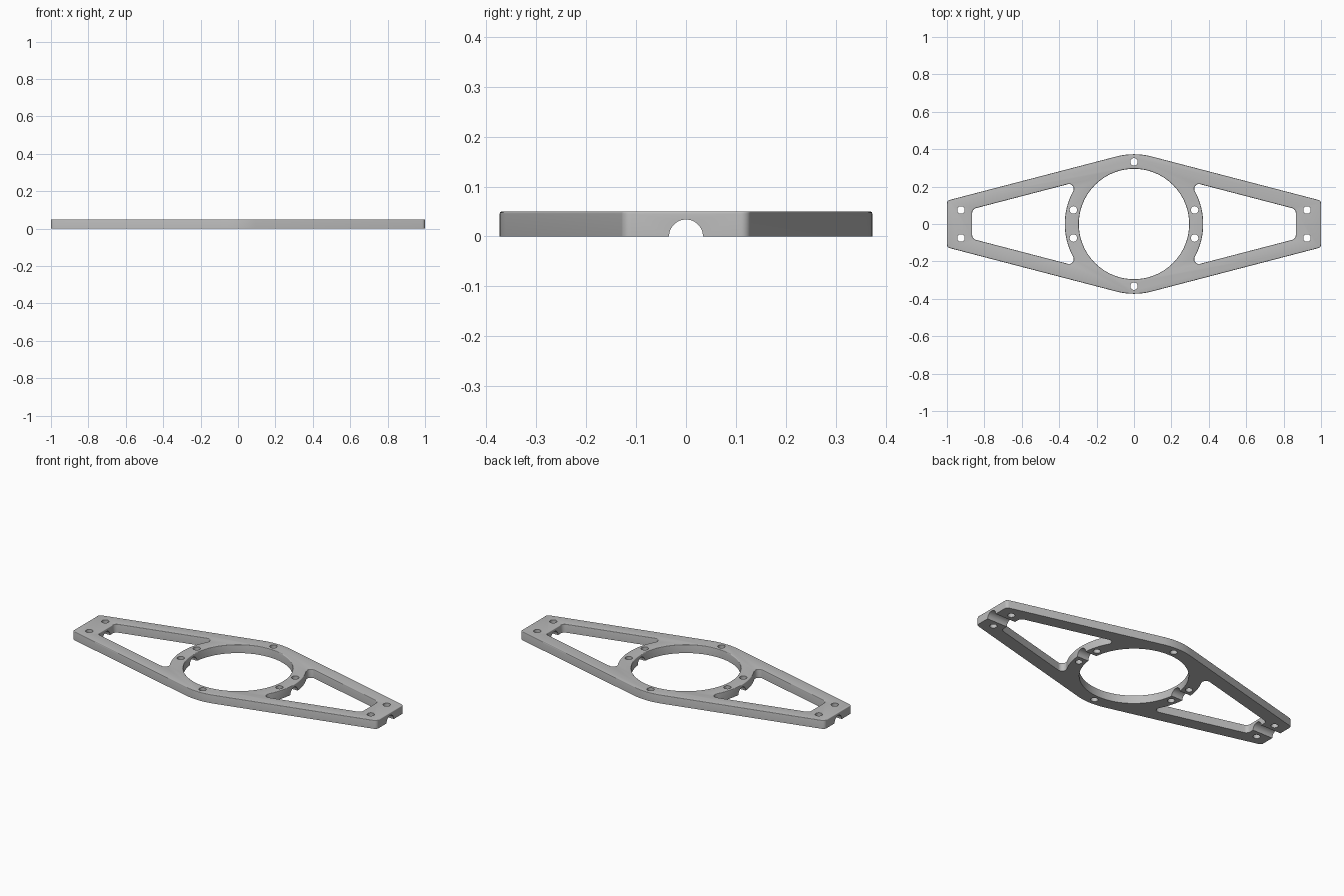
import bpy, bmesh
from math import pi, sin, cos, acos, atan2, sqrt, radians
from mathutils import Matrix

if "Cube" in bpy.data.objects:
    bpy.data.objects.remove(bpy.data.objects["Cube"])

T = 0.05                        # plate thickness
EDGE = 0.004                    # rounding of the top edges
HUB, RING, BORE = 0.373, 0.37, 0.295
PHI = acos(0.252)               # direction the sloping sides face
NX, NY = cos(PHI), sin(PHI)

metal = bpy.data.materials.new("grey metal")
metal.use_nodes = True
grey = (0.5, 0.5, 0.5, 1)
metal.diffuse_color = grey
metal.node_tree.nodes["Principled BSDF"].inputs["Base Color"].default_value = grey


def arc_points(arcs, d):
    """Chain of arcs (cx, cy, radius, start, end, offset sign, steps), offset by d."""
    pts = []
    for cx, cy, r, a, b, sign, n in arcs:
        for i in range(n + 1):
            t = a + (b - a) * i / n
            pts.append((cx + (r + sign * d) * cos(t), cy + (r + sign * d) * sin(t)))
    return pts


def loft(bm, arcs, levels):
    """Closed solid through the profile at each (height, offset) level."""
    rings = [[bm.verts.new((x, y, z)) for x, y in arc_points(arcs, d)] for z, d in levels]
    for lo, hi in zip(rings, rings[1:]):
        for i in range(len(lo)):
            j = (i + 1) % len(lo)
            bm.faces.new((lo[i], lo[j], hi[j], hi[i]))
    bm.faces.new(rings[0][::-1])
    bm.faces.new(rings[-1])


def finish(bm, name):
    bmesh.ops.remove_doubles(bm, verts=bm.verts, dist=1e-5)
    bmesh.ops.recalc_face_normals(bm, faces=bm.faces)
    mesh = bpy.data.meshes.new(name)
    bm.to_mesh(mesh)
    bm.free()
    mesh.materials.append(metal)
    ob = bpy.data.objects.new(name, mesh)
    bpy.context.collection.objects.link(ob)
    return ob


def circle(x, y, r, n):
    return [(x, y, r, 0, 2 * pi, 1, n)]


# Quarter-round steps for the top edges
rounding = [(T - EDGE + EDGE * sin(a), EDGE * (1 - cos(a)))
            for a in (radians(s * 22.5) for s in range(5))]

# Plate outline: round middle, straight tapering sides, rounded ends
r = 0.02
ex = 1 - r
ey = (HUB - r - NX * ex) / NY
outline = [
    (ex, ey, r, 0, PHI, -1, 8), (0, 0, HUB, PHI, pi - PHI, -1, 16),
    (-ex, ey, r, pi - PHI, pi, -1, 8), (-ex, -ey, r, pi, pi + PHI, -1, 8),
    (0, 0, HUB, pi + PHI, 2 * pi - PHI, -1, 16), (ex, -ey, r, 2 * pi - PHI, 2 * pi, -1, 8)]
# offset sign -1 shrinks the outline as the edge rounds over
bm = bmesh.new()
loft(bm, outline, [(0, 0)] + rounding)
plate = finish(bm, "mounting_plate")

# Windows between the ring and each end
r = 0.025
wx = 0.865 - r
wy = (BORE - r - NX * wx) / NY
along = sqrt((RING + r) ** 2 - (BORE - r) ** 2)
fx, fy = (BORE - r) * NX + along * NY, (BORE - r) * NY - along * NX
th = atan2(fy, fx)
window = [
    (wx, wy, r, 0, PHI, 1, 8), (fx, fy, r, PHI, pi + th, 1, 12),
    (0, 0, RING, th, -th, -1, 24),
    (fx, -fy, r, pi - th, 2 * pi - PHI, 1, 12), (wx, -wy, r, -PHI, 0, 1, 8)]
flared = [(-T, 0)] + rounding + [(2 * T, EDGE)]
bm = bmesh.new()
loft(bm, window, flared)
bmesh.ops.rotate(bm, verts=bm.verts, matrix=Matrix.Rotation(pi, 3, "Z"))
loft(bm, window, flared)

# Central bore and screw holes
loft(bm, circle(0, 0, BORE, 96), flared)
mid = (RING + BORE) / 2
hy = 0.075
holes = [(0, mid), (0, -mid)]
for hx in (0.925, sqrt(mid ** 2 - hy ** 2)):
    holes += [(sx * hx, sy * hy) for sx in (1, -1) for sy in (1, -1)]
for x, y in holes:
    loft(bm, circle(x, y, 0.02, 32), [(-T, 0), (2 * T, 0)])
openings = finish(bm, "openings_cutter")

# Half-round groove along the underside
bm = bmesh.new()
bmesh.ops.create_cone(bm, cap_ends=True, segments=48, radius1=0.034, radius2=0.034,
                      depth=2.2, matrix=Matrix.Rotation(pi / 2, 4, "Y"))
groove = finish(bm, "groove_cutter")

bpy.context.view_layer.objects.active = plate
plate.select_set(True)
for cutter in (openings, groove):
    cutter.hide_render = True
    mod = plate.modifiers.new(cutter.name, "BOOLEAN")
    mod.operation = "DIFFERENCE"
    mod.solver = "EXACT"
    mod.object = cutter
    bpy.ops.object.modifier_apply(modifier=mod.name)
    bpy.data.objects.remove(cutter)
bpy.ops.object.shade_smooth_by_angle(angle=radians(30))
